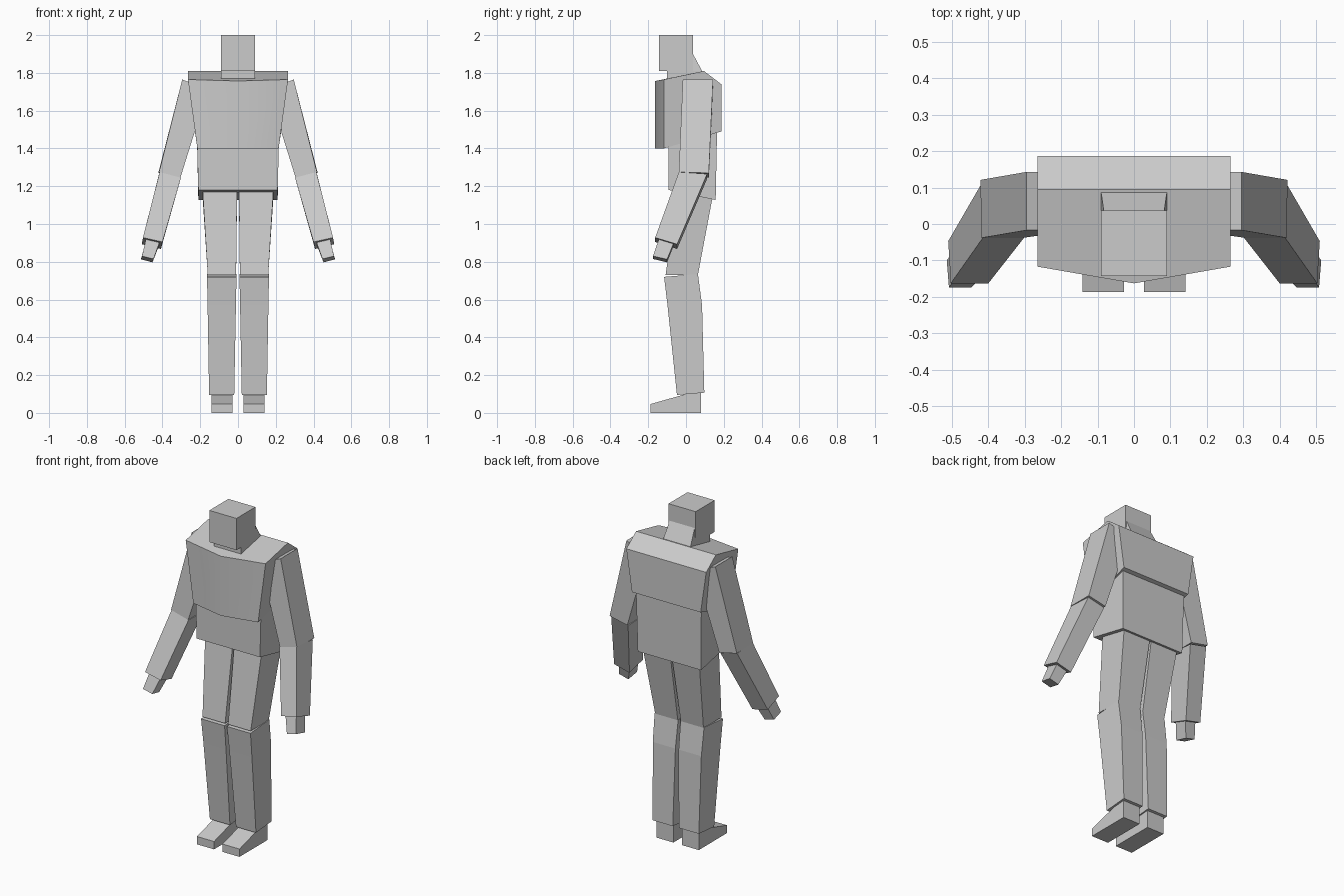
import bpy, bmesh

if "Cube" in bpy.data.objects:
    bpy.data.objects.remove(bpy.data.objects["Cube"])


def loft(name, rings, mirror=False):
    """Skin a list of matching rings and cap both ends."""
    bm = bmesh.new()
    loops = [[bm.verts.new(p) for p in ring] for ring in rings]
    n = len(loops[0])
    for a, b in zip(loops, loops[1:]):
        for i in range(n):
            j = (i + 1) % n
            bm.faces.new((a[i], a[j], b[j], b[i]))
    bm.faces.new(loops[0])
    bm.faces.new(loops[-1])
    bmesh.ops.recalc_face_normals(bm, faces=bm.faces)
    mesh = bpy.data.meshes.new(name)
    bm.to_mesh(mesh)
    bm.free()
    obj = bpy.data.objects.new(name, mesh)
    bpy.context.collection.objects.link(obj)
    if mirror:
        obj.modifiers.new("mirror", 'MIRROR').use_axis = (True, False, False)
    return obj


def section(x0, x1, front, back):
    """Four-sided cross-section; front and back are (y, z)."""
    return [(x0, *front), (x1, *front), (x1, *back), (x0, *back)]


# Head and neck
loft("head", [section(-.09, .09, (-.143, 1.81), (.037, 1.81)),
              section(-.09, .09, (-.143, 2), (.037, 2))])
loft("neck", [section(-.09, .09, (-.10, 1.75), (.115, 1.75)),
              section(-.09, .09, (-.10, 1.81), (.085, 1.81)),
              section(-.083, .083, (-.10, 1.90), (.037, 1.90))])

# Chest: side profile lofted across the body, with a keel in the front
top_w, back_w, low_w = .265, .228, .215
profile = [(top_w, -.117, 1.765), (top_w, .095, 1.81), (top_w, .187, 1.74),
           (back_w, .187, 1.49), (low_w, -.117, 1.40)]
centre = [(0, -.163, 1.757), (0, .095, 1.81), (0, .187, 1.74),
          (0, .187, 1.49), (0, -.163, 1.40)]
chest = loft("chest", [[(-x, y, z) for x, y, z in profile], centre, profile])
for face in chest.data.polygons:
    face.use_smooth = face.normal.y < -.8

# Waist, bottom slopes down towards the back
loft("waist", [section(-.21, .21, (-.092, 1.18), (.157, 1.127)),
               section(-.217, .217, (-.092, 1.45), (.165, 1.52))])

# Legs
loft("thigh", [section(.01, .160, (-.108, .73), (.063, .73)),
               section(.005, .188, (-.042, 1.19), (.142, 1.15))], True)
loft("lower_leg", [section(.02, .153, (-.048, .095), (.097, .107)),
                   section(.011, .161, (-.098, .57), (.085, .57)),
                   section(.008, .164, (-.116, .72), (.063, .735))], True)

# Feet: wedge profile lofted across the width
wedge = [(-.187, 0), (.08, 0), (.08, .11), (.0, .10), (-.187, .047)]
loft("foot", [[(x, y, z) for y, z in wedge] for x in (.028, .141)], True)

# Arms: rings run front outer, front inner, back inner, back outer
shoulder = [(.295, -.017, 1.765), (.16, -.017, 1.71),
            (.16, .143, 1.71), (.295, .143, 1.765)]
elbow = [(.418, -.038, 1.275), (.305, -.038, 1.245),
         (.305, .121, 1.245), (.422, .121, 1.27)]
wrist = [(.503, -.163, .928), (.40, -.163, .905),
         (.408, -.047, .868), (.51, -.047, .893)]
loft("upper_arm", [shoulder, elbow], True)
elbow_in = [(.415, -.038, 1.275), (.302, -.038, 1.245),
            (.306, .112, 1.24), (.418, .112, 1.265)]
loft("forearm", [elbow_in, wrist], True)

# Hands
loft("hand", [
    [(.485, -.14, .93), (.413, -.14, .91), (.418, -.065, .885), (.49, -.065, .90)],
    [(.508, -.175, .83), (.447, -.175, .815), (.453, -.10, .797), (.514, -.10, .813)],
], True)
